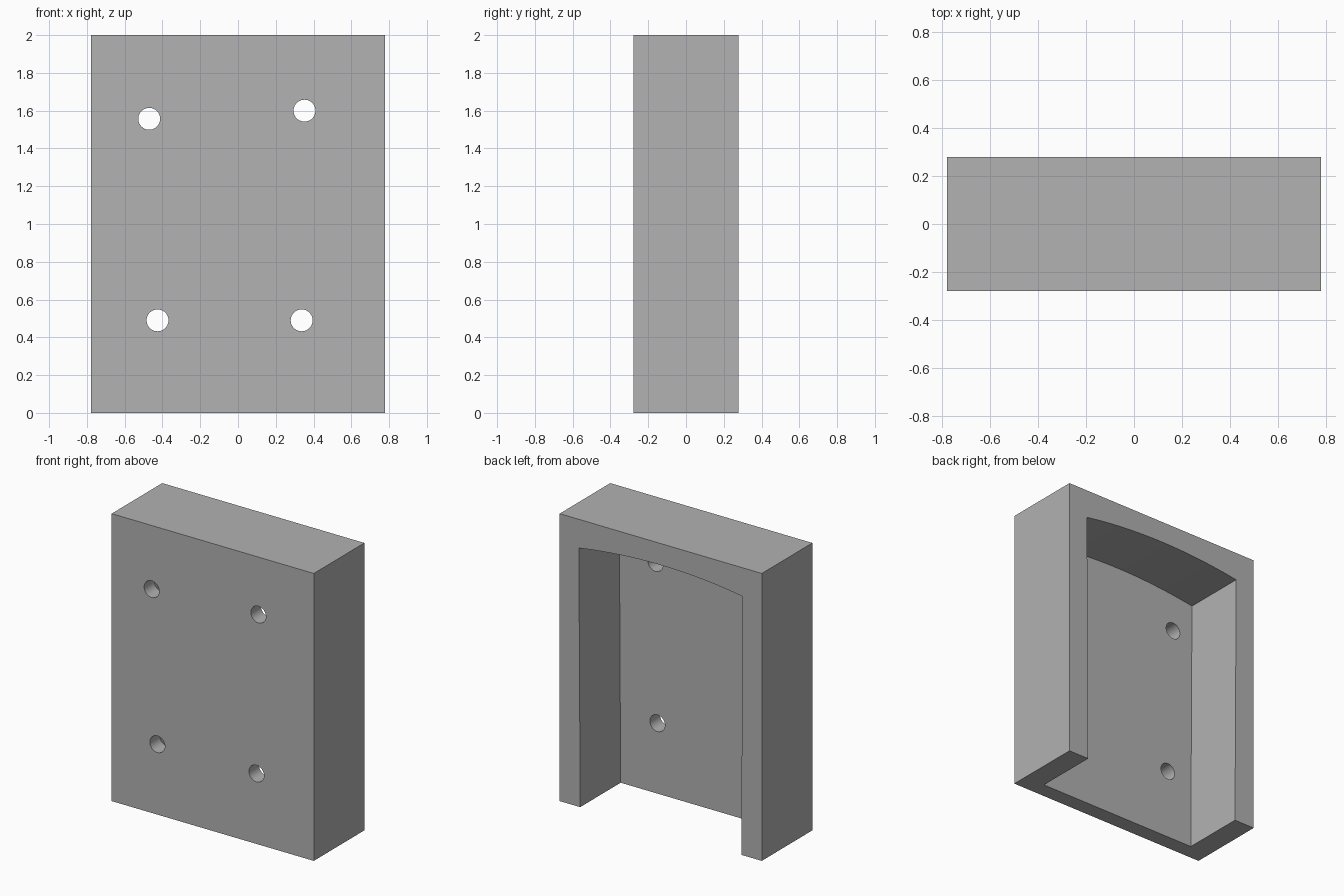
import bpy, bmesh, math
from mathutils import Vector

WIDTH, DEPTH, HEIGHT = 1.556, 0.556, 2.0
PLATE = 0.111                      # thickness of the front plate
ARCH_EDGE, ARCH_RISE = 1.80, 0.05  # pocket ceiling: side height and crown
HALF_TOP, HALF_BOTTOM = 0.63, 0.62
HOLE_RADIUS = 0.058
HOLES = [(-0.47, 1.557), (0.352, 1.60), (-0.426, 0.49), (0.337, 0.49)]

if "Cube" in bpy.data.objects:
    bpy.data.objects.remove(bpy.data.objects["Cube"], do_unlink=True)

grey = bpy.data.materials.new("plain_grey")
grey.use_nodes = True
grey.diffuse_color = (0.445, 0.445, 0.445, 1)
grey.node_tree.nodes["Principled BSDF"].inputs["Base Color"].default_value = grey.diffuse_color


def prism(name, outline, y0, y1):
    """Extrude an x-z outline from y0 to y1."""
    bm = bmesh.new()
    face = bm.faces.new([bm.verts.new((x, y0, z)) for x, z in outline])
    ext = bmesh.ops.extrude_face_region(bm, geom=[face])
    moved = [v for v in ext["geom"] if isinstance(v, bmesh.types.BMVert)]
    bmesh.ops.translate(bm, vec=Vector((0, y1 - y0, 0)), verts=moved)
    bmesh.ops.recalc_face_normals(bm, faces=bm.faces)
    mesh = bpy.data.meshes.new(name)
    bm.to_mesh(mesh)
    bm.free()
    obj = bpy.data.objects.new(name, mesh)
    bpy.context.collection.objects.link(obj)
    mesh.materials.append(grey)
    return obj


def cut(target, cutter):
    """Subtract the cutter from the target, then discard it."""
    mod = target.modifiers.new("cut", 'BOOLEAN')
    mod.operation, mod.solver, mod.object = 'DIFFERENCE', 'EXACT', cutter
    bpy.context.view_layer.objects.active = target
    bpy.ops.object.modifier_apply(modifier=mod.name)
    bpy.data.objects.remove(cutter, do_unlink=True)


# Solid block
w, d = WIDTH / 2, DEPTH / 2
housing = prism("housing", [(-w, 0), (w, 0), (w, HEIGHT), (-w, HEIGHT)], -d, d)

# Arched pocket, open at the back and the bottom
radius = (HALF_TOP ** 2 + ARCH_RISE ** 2) / (2 * ARCH_RISE)
sweep = math.asin(HALF_TOP / radius)
centre_z = ARCH_EDGE + ARCH_RISE - radius
steps = 32
arch = []
for i in range(steps + 1):
    a = sweep * (1 - 2 * i / steps)
    arch.append((radius * math.sin(a), centre_z + radius * math.cos(a)))
low = -0.1
low_half = HALF_BOTTOM + (HALF_TOP - HALF_BOTTOM) * low / ARCH_EDGE
cut(housing, prism("pocket_cutter", [(-low_half, low), (low_half, low)] + arch, -d + PLATE, d + 0.1))

# Round mounting holes through the front plate
for x, z in HOLES:
    ring = [(x + HOLE_RADIUS * math.cos(math.tau * i / 40),
             z + HOLE_RADIUS * math.sin(math.tau * i / 40)) for i in range(40)]
    cut(housing, prism("hole_cutter", ring, -d - 0.1, -d + PLATE + 0.1))

# Smooth curved walls, crisp corners
bpy.ops.object.select_all(action='DESELECT')
housing.select_set(True)
bpy.context.view_layer.objects.active = housing
bpy.ops.object.shade_smooth_by_angle(angle=math.radians(30))
